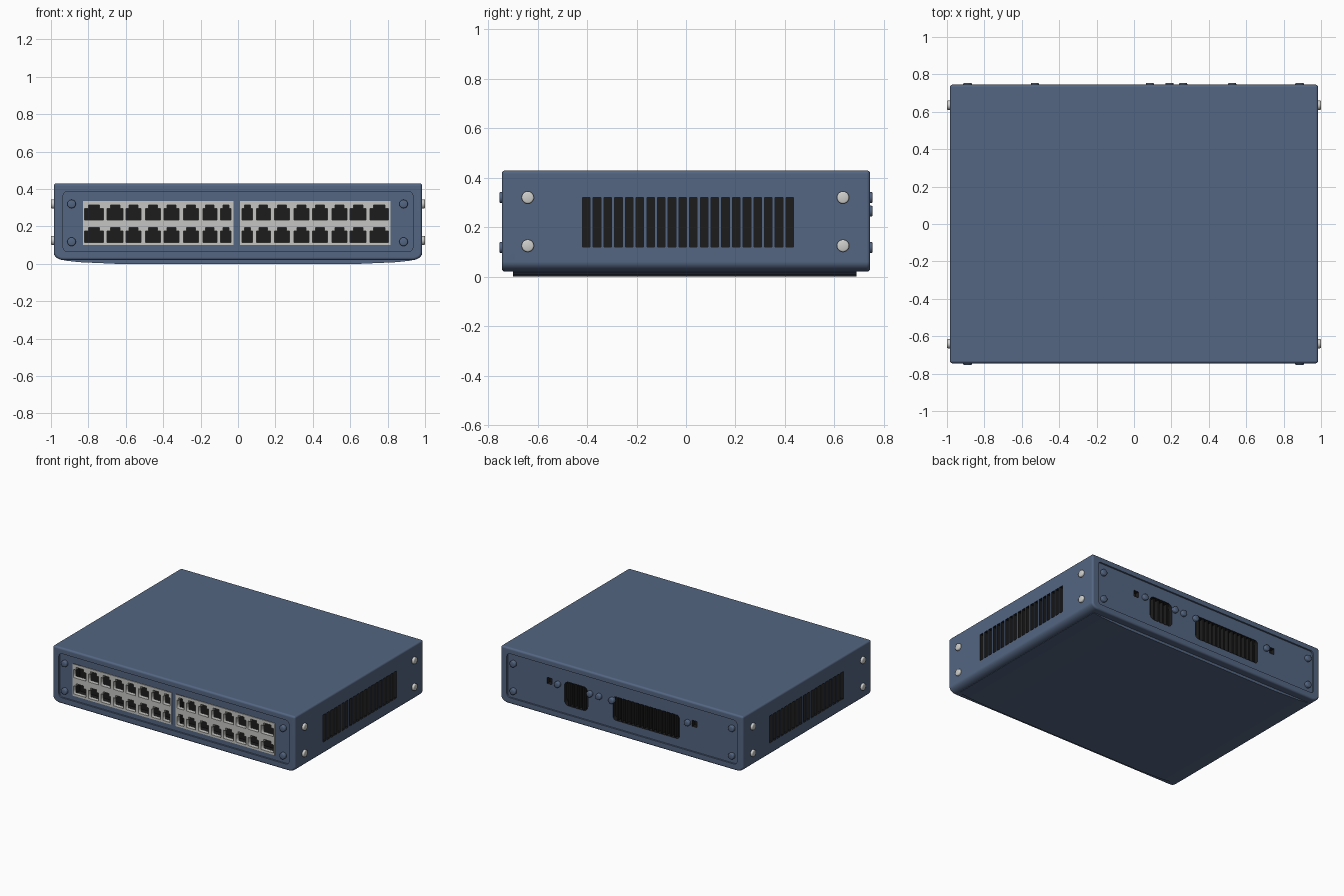
import bpy, bmesh, math
from mathutils import Matrix, Vector

if "Cube" in bpy.data.objects:
    bpy.data.objects.remove(bpy.data.objects["Cube"])


def material(name, rgb):
    m = bpy.data.materials.new(name)
    m.diffuse_color = (*rgb, 1)
    m.use_nodes = True
    m.node_tree.nodes["Principled BSDF"].inputs["Base Color"].default_value = m.diffuse_color
    return m


BLUE = material("slate_blue", (0.088, 0.132, 0.222))
GREY = material("light_grey", (0.56, 0.56, 0.54))
BLACK = material("black", (0.012, 0.012, 0.012))
SILVER = material("screw_silver", (0.62, 0.62, 0.61))


def make(name, bm, *mats):
    bmesh.ops.recalc_face_normals(bm, faces=bm.faces)
    me = bpy.data.meshes.new(name)
    bm.to_mesh(me)
    bm.free()
    ob = bpy.data.objects.new(name, me)
    bpy.context.collection.objects.link(ob)
    for m in mats:
        me.materials.append(m)
    return ob


def box(bm, x0, x1, y0, y1, z0, z1):
    mat = (Matrix.Translation(((x0 + x1) / 2, (y0 + y1) / 2, (z0 + z1) / 2))
           @ Matrix.Diagonal((x1 - x0, y1 - y0, z1 - z0, 1)))
    bmesh.ops.create_cube(bm, size=1, matrix=mat)


def prism(bm, pts, y0, y1):
    """Extrude an xz outline along y."""
    a = [bm.verts.new((x, y0, z)) for x, z in pts]
    b = [bm.verts.new((x, y1, z)) for x, z in pts]
    bm.faces.new(a)
    bm.faces.new(b)
    n = len(pts)
    for i in range(n):
        j = (i + 1) % n
        bm.faces.new((a[i], a[j], b[j], b[i]))


def rounded(x0, x1, z0, z1, r, n=5):
    pts = []
    for cx, cz, a0 in ((x1 - r, z1 - r, 0), (x0 + r, z1 - r, 90),
                       (x0 + r, z0 + r, 180), (x1 - r, z0 + r, 270)):
        for i in range(n + 1):
            a = math.radians(a0 + 90 * i / n)
            pts.append((cx + r * math.cos(a), cz + r * math.sin(a)))
    return pts


def activate(ob):
    bpy.ops.object.select_all(action='DESELECT')
    ob.select_set(True)
    bpy.context.view_layer.objects.active = ob


def cut(ob, cutter):
    m = ob.modifiers.new("cut", 'BOOLEAN')
    m.object, m.operation, m.solver = cutter, 'DIFFERENCE', 'EXACT'
    m.material_mode = 'TRANSFER'
    activate(ob)
    bpy.ops.object.modifier_apply(modifier=m.name)
    bpy.data.objects.remove(cutter)


# Case: profile with softly rounded lower edges
right = [(0.985, 0.43)]
for i in range(7):
    a = math.radians(90 * i / 6)
    right.append((0.93 + 0.055 * math.cos(a), 0.06 - 0.04 * math.sin(a)))
bm = bmesh.new()
prism(bm, right + [(-x, z) for x, z in reversed(right)], -0.745, 0.745)
case = make("case", bm, BLUE, BLACK)
bev = case.modifiers.new("bevel", 'BEVEL')
bev.width, bev.segments, bev.limit_method = 0.014, 3, 'ANGLE'
bev.angle_limit = math.radians(40)
activate(case)
bpy.ops.object.modifier_apply(modifier="bevel")

# Recessed front and back panels
bm = bmesh.new()
for s in (-1, 1):
    prism(bm, rounded(-0.935, 0.935, 0.065, 0.388, 0.025), s * 0.733, s * 0.8)
cut(case, make("panel_cutter", bm, BLUE))

# Dark openings: port bays, side vents, back vents and small holes
MID = -0.0075
BIG = rounded(-0.46, 0.08, 0.122, 0.295, 0.025)
SMALL = rounded(0.285, 0.475, 0.125, 0.3, 0.035)
bm = bmesh.new()
for s in (-1, 1):
    xs = sorted((MID + s * 0.0175, MID + s * 0.8225))
    box(bm, *xs, -0.8, -0.65, 0.10, 0.335)
    for i in range(20):
        y = -0.403 + i * 0.0433
        xs = sorted((s * 0.94, s * 1.1))
        box(bm, *xs, y - 0.0155, y + 0.0155, 0.12, 0.32)
prism(bm, BIG, 0.70, 0.8)
prism(bm, SMALL, 0.70, 0.8)
for x in (0.595, -0.583):
    box(bm, x - 0.02, x + 0.02, 0.70, 0.8, 0.245, 0.29)
cut(case, make("opening_cutter", bm, BLACK))
activate(case)
bpy.ops.object.shade_smooth_by_angle(angle=math.radians(32))
wn = case.modifiers.new("weighted", 'WEIGHTED_NORMAL')
wn.keep_sharp = True

# Ribs inside the back vents
bm = bmesh.new()
for x0, x1 in ((-0.46, 0.08), (0.285, 0.475)):
    n = round((x1 - x0) / 0.036)
    for i in range(1, n):
        x = x0 + (x1 - x0) * i / n
        box(bm, x - 0.006, x + 0.006, 0.695, 0.731, 0.127, 0.292)
make("back_vent_ribs", bm, BLACK)

# Shallow sloping bottom plate
bm = bmesh.new()
prism(bm, [(-0.93, 0.03), (-0.93, 0.018), (-0.85, 0.009), (-0.65, 0),
           (0.65, 0), (0.85, 0.009), (0.93, 0.018), (0.93, 0.03)], -0.70, 0.69)
make("bottom_plate", bm, BLUE)

# Port blocks: plates with notched socket holes
CENTRES = (0.0575, 0.143, 0.243, 0.347, 0.447, 0.55, 0.65, 0.7625)
WIDTHS = (0.055, 0.075, 0.08, 0.08, 0.08, 0.08, 0.085, 0.10)


def port_block(name, s):
    cu = bpy.data.curves.new(name, 'CURVE')
    cu.dimensions, cu.fill_mode, cu.extrude = '2D', 'BOTH', 0.015

    def loop(pts):
        sp = cu.splines.new('POLY')
        sp.points.add(len(pts) - 1)
        for p, (x, z) in zip(sp.points, pts):
            p.co = (MID + s * x, z, 0, 1)
        sp.use_cyclic_u = True

    loop([(0.0175, 0.10), (0.8225, 0.10), (0.8225, 0.335), (0.0175, 0.335)])
    for c, w in zip(CENTRES, WIDTHS):
        h, k = w / 2, w * 0.3
        for z in (0.115, 0.235):
            loop([(c - h, z), (c + h, z), (c + h, z + 0.06), (c + k, z + 0.06),
                  (c + k, z + 0.08), (c - k, z + 0.08), (c - k, z + 0.06), (c - h, z + 0.06)])
    cu.materials.append(GREY)
    ob = bpy.data.objects.new(name, cu)
    bpy.context.collection.objects.link(ob)
    ob.location.y = -0.723
    ob.rotation_euler.x = math.pi / 2
    activate(ob)
    bpy.ops.object.convert(target='MESH')


port_block("left_port_block", -1)
port_block("right_port_block", 1)


# Screws: low rounded cylinders pointing outward
def screws(name, places, mat, r):
    bm = bmesh.new()
    for base, tip in places:
        d = Vector(tip) - Vector(base)
        rot = d.to_track_quat('Z', 'Y').to_matrix().to_4x4()
        v = bmesh.ops.create_cone(bm, cap_ends=True, segments=20, radius1=r, radius2=r,
                                  depth=d.length,
                                  matrix=Matrix.Translation((Vector(base) + Vector(tip)) / 2) @ rot)['verts']
        top = [e for e in bm.edges if all(
            x in v and (x.co - Vector(tip)).dot(d) > -1e-6 for x in e.verts)]
        bmesh.ops.bevel(bm, geom=top, offset=0.006, segments=2, profile=0.5, affect='EDGES')
    activate(make(name, bm, mat))
    bpy.ops.object.shade_smooth_by_angle(angle=math.radians(50))


screws("side_screws", [((s * 0.975, y, z), (s * 1.0, y, z)) for s in (-1, 1)
                       for y in (-0.64, 0.635) for z in (0.125, 0.32)], SILVER, 0.025)
screws("front_screws", [((x, -0.725, z), (x, -0.755, z)) for x in (-0.89, 0.885)
                        for z in (0.118, 0.32)], BLUE, 0.023)
screws("back_screws", [((x, 0.725, z), (x, 0.755, z)) for x in (-0.89, 0.885)
                       for z in (0.118, 0.32)], BLUE, 0.023)
screws("back_studs", [((x, 0.725, 0.265), (x, 0.755, 0.265))
                      for x in (-0.53, 0.085, 0.19, 0.263, 0.525)], BLUE, 0.022)
